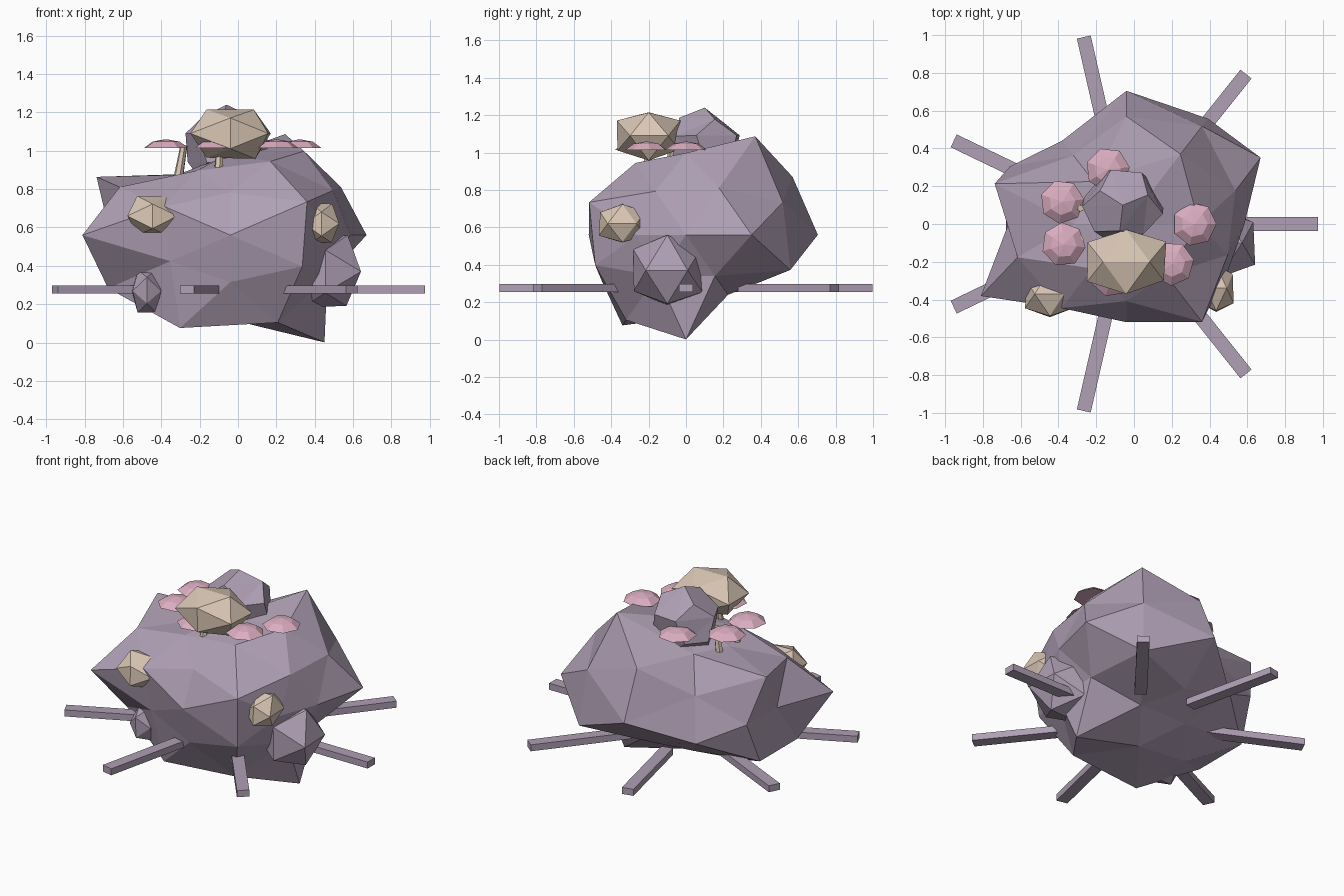
import bpy, bmesh, math
from mathutils import Vector, Matrix

if "Cube" in bpy.data.objects:
    bpy.data.objects.remove(bpy.data.objects["Cube"])


def material(name, rgb):
    m = bpy.data.materials.new(name)
    m.diffuse_color = (*rgb, 1)
    m.use_nodes = True
    m.node_tree.nodes["Principled BSDF"].inputs["Base Color"].default_value = m.diffuse_color
    return m


MAUVE = material("mauve_stone", (0.43, 0.35, 0.46))
TAN = material("tan_stone", (0.70, 0.57, 0.46))
PINK = material("pink_cap", (0.71, 0.42, 0.53))
CX = -0.04
PM = (1, -1)
T = 1.618034


def finish(name, bm, mat):
    bmesh.ops.recalc_face_normals(bm, faces=bm.faces)
    me = bpy.data.meshes.new(name)
    bm.to_mesh(me)
    bm.free()
    me.materials.append(mat)
    ob = bpy.data.objects.new(name, me)
    bpy.context.collection.objects.link(ob)
    return ob


def rock(name, dirs, radii, scale, centre, mat):
    """Faceted rock: a hull of unit directions pushed out to the given radii."""
    bm = bmesh.new()
    verts = [bm.verts.new(Vector(d).normalized()) for d in dirs]
    bmesh.ops.convex_hull(bm, input=verts)
    for v, r in zip(verts, radii):
        v.co = Vector(centre) + Vector([a * b * r for a, b in zip(v.co, scale)])
    return finish(name, bm, mat)


# direction families: icosahedron corners, axes, other edge midpoints, dodecahedron corners
axes = [(1, 0, 0), (-1, 0, 0), (0, 1, 0), (0, -1, 0), (0, 0, 1), (0, 0, -1)]
corners = ([(0, a * T, b) for a in PM for b in PM]
           + [(a, 0, b * T) for a in PM for b in PM]
           + [(a * T, b, 0) for a in PM for b in PM])
mids = [(a * x, b * y, c * z)
        for x, y, z in ((1, T, T + 1), (T, T + 1, 1), (T + 1, 1, T))
        for a in PM for b in PM for c in PM]
dodeca = ([(a, b, c) for a in PM for b in PM for c in PM]
          + [(0, a * T, b / T) for a in PM for b in PM]
          + [(a / T, 0, b * T) for a in PM for b in PM]
          + [(a * T, b / T, 0) for a in PM for b in PM])
# turned so that one corner points up
upright = Vector((1, 1, 1)).rotation_difference(Vector((0, 0, 1))).to_matrix()
dodeca = [Matrix.Rotation(0.3, 3, 'Z') @ upright @ Vector(d) for d in dodeca]

# main boulder
radii = [0.50, 0.50, 0.705, 0.52, 0.48, 0.50,
         0.67, 0.50, 0.48, 0.53,
         0.585, 0.747, 0.42, 0.55,
         0.668, 0.50, 0.58, 0.725,
         0.74, 0.45, 0.54, 0.64, 0.45, 0.45, 0.47, 0.68,
         0.64, 0.69, 0.64, 0.60, 0.45, 0.545, 0.55, 0.50,
         0.57, 0.50, 0.53, 0.50, 0.69, 0.63, 0.57, 0.63]
rock("boulder", axes + corners + mids, radii, (1.25, 1, 0.88), (CX, 0, 0.56), MAUVE)

# smaller rocks stuck on the boulder
small = [("top_rock", dodeca, (-0.06, 0.10, 1.015), (0.225, 0.20, 0.225), MAUVE),
         ("right_rock", corners, (0.455, -0.10, 0.37), (0.215, 0.215, 0.215), MAUVE),
         ("left_rock", corners, (-0.475, -0.28, 0.27), (0.09, 0.13, 0.13), MAUVE),
         ("top_tan_rock", corners, (-0.04, -0.20, 1.09), (0.24, 0.195, 0.15), TAN),
         ("left_tan_rock", corners, (-0.445, -0.37, 0.66), (0.15, 0.14, 0.12), TAN),
         ("right_tan_rock", corners, (0.435, -0.34, 0.62), (0.105, 0.145, 0.12), TAN)]
for i, (name, dirs, centre, scale, mat) in enumerate(small):
    bumps = [1 + 0.035 * math.sin(5 * i + 2.3 * k) for k in range(len(dirs))]
    rock(name, dirs, bumps, scale, centre, mat)


def turned(angle):
    return Matrix.Translation((CX, 0, 0)) @ Matrix.Rotation(angle, 4, 'Z')


# seven flat beams spread around the boulder
for k in range(7):
    bm = bmesh.new()
    bmesh.ops.create_cube(bm, size=1, matrix=turned(k * math.tau / 7)
                          @ Matrix.Translation((0.70, 0, 0.276))
                          @ Matrix.Diagonal((0.63, 0.075, 0.043, 1)))
    finish(f"beam_{k + 1}", bm, MAUVE)

# mushrooms in a loose ring: angle in degrees, reach of the cap, stem height
SIDES = 7
for k, (deg, reach, tall) in enumerate(((0, 0.36, 0), (109, 0.305, 0.2), (161, 0.36, 0.22),
                                        (198, 0.35, 0.2), (254, 0.28, 0.2), (319, 0.32, 0))):
    turn = turned(math.radians(deg))

    # stem, leaning inwards, only where the cap stands clear of the boulder
    if tall:
        bm = bmesh.new()
        bmesh.ops.create_cone(bm, cap_ends=True, segments=6, radius1=0.026, radius2=0.018,
                              depth=tall, matrix=turn
                              @ Matrix.Translation((min(0.275, reach - 0.06), 0, 0.92))
                              @ Matrix.Rotation(-0.18, 4, 'Y'))
        finish(f"mushroom_stem_{k + 1}", bm, TAN)

    # low domed cap
    bm = bmesh.new()
    low, high = [[bm.verts.new((r * math.cos(j * math.tau / SIDES),
                                r * math.sin(j * math.tau / SIDES), z))
                  for j in range(SIDES)] for r, z in ((0.117, 1.013), (0.07, 1.047))]
    tip = bm.verts.new((0, 0, 1.06))
    for j in range(SIDES):
        n = (j + 1) % SIDES
        bm.faces.new((low[j], low[n], high[n], high[j]))
        bm.faces.new((high[j], high[n], tip))
    bm.faces.new(low[::-1])
    bm.transform(turn @ Matrix.Translation((reach, 0, 0)))
    finish(f"mushroom_cap_{k + 1}", bm, PINK)
